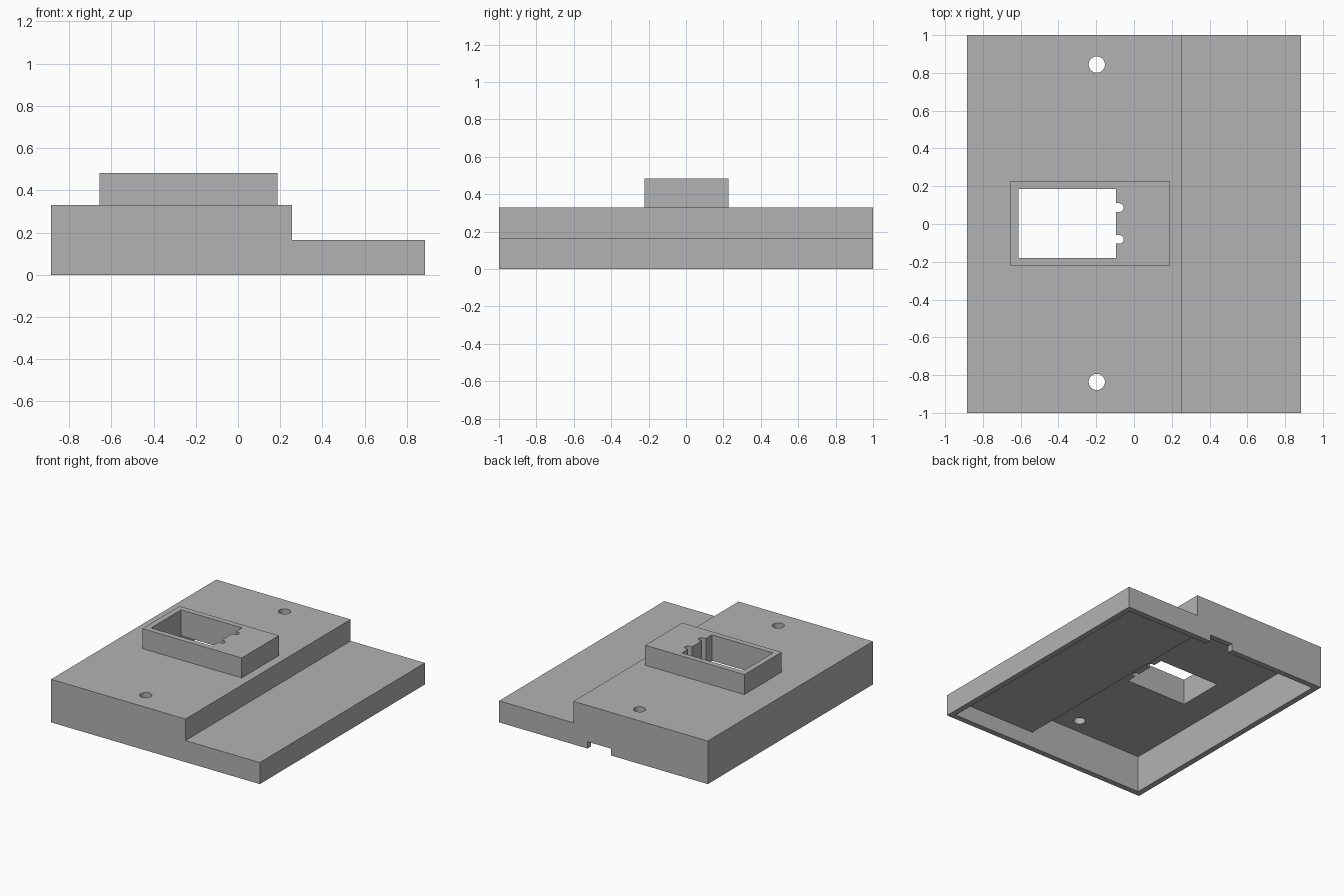
import bpy
import bmesh
from math import pi, sin, cos
from mathutils import Vector

if "Cube" in bpy.data.objects:
    bpy.data.objects.remove(bpy.data.objects["Cube"], do_unlink=True)

grey = bpy.data.materials.new("plain grey")
grey.use_nodes = True
grey.diffuse_color = (0.45, 0.45, 0.45, 1)
grey.node_tree.nodes["Principled BSDF"].inputs["Base Color"].default_value = grey.diffuse_color


def prism(name, outline, low, high, axis="z"):
    """Extrude a flat outline between two levels along y or z."""
    bm = bmesh.new()
    place = (lambda a, b: (a, b, low)) if axis == "z" else (lambda a, b: (a, low, b))
    face = bm.faces.new([bm.verts.new(place(a, b)) for a, b in outline])
    step = Vector((0, 0, high - low)) if axis == "z" else Vector((0, high - low, 0))
    grown = bmesh.ops.extrude_face_region(bm, geom=[face])["geom"]
    bmesh.ops.translate(bm, vec=step, verts=[v for v in grown if isinstance(v, bmesh.types.BMVert)])
    bmesh.ops.recalc_face_normals(bm, faces=bm.faces)
    mesh = bpy.data.meshes.new(name)
    bm.to_mesh(mesh)
    bm.free()
    mesh.materials.append(grey)
    obj = bpy.data.objects.new(name, mesh)
    bpy.context.collection.objects.link(obj)
    return obj


def rect(x0, x1, y0, y1):
    return [(x0, y0), (x1, y0), (x1, y1), (x0, y1)]


def arc(x, y, radius, start, end, steps):
    return [(x + radius * cos(start + (end - start) * i / steps),
             y + radius * sin(start + (end - start) * i / steps)) for i in range(steps + 1)]


def combine(target, tool, operation="DIFFERENCE"):
    """Apply a boolean and discard the tool."""
    tool.hide_render = True
    mod = target.modifiers.new("combine", "BOOLEAN")
    mod.operation = operation
    mod.solver = "EXACT"
    mod.object = tool
    bpy.context.view_layer.objects.active = target
    bpy.ops.object.modifier_apply(modifier=mod.name)
    bpy.data.objects.remove(tool, do_unlink=True)


SIDE, WALL = 0.885, 0.044

# Stepped cover, open underneath
cover = prism("stepped_cover", [(-SIDE, 0), (SIDE, 0), (SIDE, 0.165), (0.255, 0.165),
                                (0.255, 0.33), (-SIDE, 0.33)], -1, 1, "y")
inner = SIDE - WALL
combine(cover, prism("cavity", [(-inner, -0.1), (inner, -0.1), (inner, 0.121), (0.135, 0.121),
                                (0.135, 0.284), (-inner, 0.284)], WALL - 1, 1 - WALL, "y"))

# Raised block on the upper deck
combine(cover, prism("raised_block", rect(-0.655, 0.187, -0.222, 0.228), 0.305, 0.483), "UNION")

# Rectangular window with two round-ended wire slots on its left edge
edge, slot_end = -0.095, -0.078
window = [(-0.612, 0.185), (-0.612, -0.179), (edge, -0.179)]
for y in (-0.081, 0.087):
    window += [(edge, y - 0.023)] + arc(slot_end, y, 0.023, -pi / 2, pi / 2, 12) + [(edge, y + 0.023)]
window.append((edge, 0.185))
combine(cover, prism("window_cutter", window, 0.2, 0.6))

# Screw holes at front and back
for y in (-0.836, 0.844):
    combine(cover, prism("screw_cutter", arc(-0.197, y, 0.043, 0, 2 * pi, 32)[:-1], 0.2, 0.4))

# Cable notch in the back wall
combine(cover, prism("notch_cutter", rect(-0.065, 0.135, -0.1, 0.052), 0.9, 1.1, "y"))

# Keep flat faces crisp and round walls smooth
bpy.ops.object.select_all(action="DESELECT")
cover.select_set(True)
bpy.context.view_layer.objects.active = cover
bpy.ops.object.shade_smooth_by_angle(angle=pi / 6)
